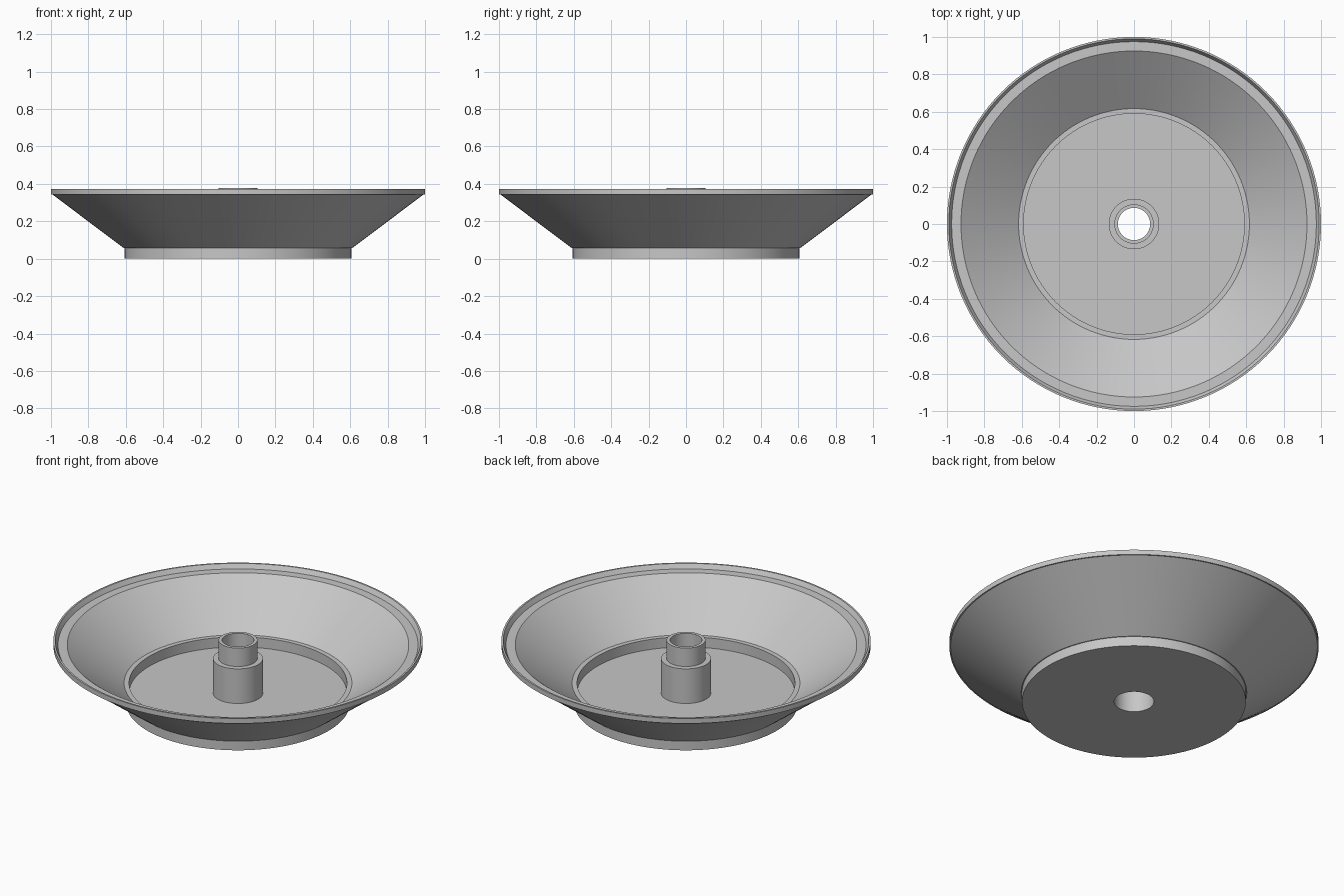
import bpy
import bmesh
from math import cos, sin, pi, radians

SEGMENTS = 128

cube = bpy.data.objects.get("Cube")
if cube:
    bpy.data.objects.remove(cube, do_unlink=True)

# Single plain grey
GREY = (0.57, 0.57, 0.57, 1.0)
grey = bpy.data.materials.new("plain grey")
grey.use_nodes = True
grey.diffuse_color = GREY
grey.node_tree.nodes["Principled BSDF"].inputs["Base Color"].default_value = GREY


def lathe(name, profile):
    """Revolve a (radius, height) profile around z; the solid lies left of its path."""
    bm = bmesh.new()
    rings = []
    for r, z in profile:
        angles = [2 * pi * i / SEGMENTS for i in range(SEGMENTS)]
        rings.append([bm.verts.new((r * cos(a), r * sin(a), z)) for a in angles])
    for low, high in zip(rings, rings[1:]):
        for i in range(SEGMENTS):
            j = (i + 1) % SEGMENTS
            bm.faces.new((low[i], low[j], high[j], high[i]))
    mesh = bpy.data.meshes.new(name)
    bm.to_mesh(mesh)
    bm.free()
    mesh.materials.append(grey)
    obj = bpy.data.objects.new(name, mesh)
    bpy.context.collection.objects.link(obj)
    bpy.ops.object.select_all(action="DESELECT")
    obj.select_set(True)
    bpy.context.view_layer.objects.active = obj
    bpy.ops.object.shade_smooth_by_angle(angle=radians(20))
    return obj


HOLE, HUB, FLOOR = 0.108, 0.135, 0.06

# Flared dish: foot, cone, stepped rim, inner cone, ledge and sunken floor
lathe("dish", [
    (HOLE, 0), (0.606, 0), (0.606, 0.057), (0.611, 0.057),
    (0.993, 0.344), (1, 0.344), (1, 0.373), (0.99, 0.373),
    (0.975, 0.347), (0.925, 0.347), (0.617, 0.12), (0.59, 0.12),
    (0.59, FLOOR), (HUB, FLOOR),
])

# Hollow centre post with a narrower stub and a wider socket underneath
lathe("centre_post", [
    (HUB, FLOOR), (HUB, 0.267), (0.105, 0.267), (0.105, 0.377),
    (0.086, 0.377), (0.086, 0.24), (HOLE, 0.24), (HOLE, 0),
])
